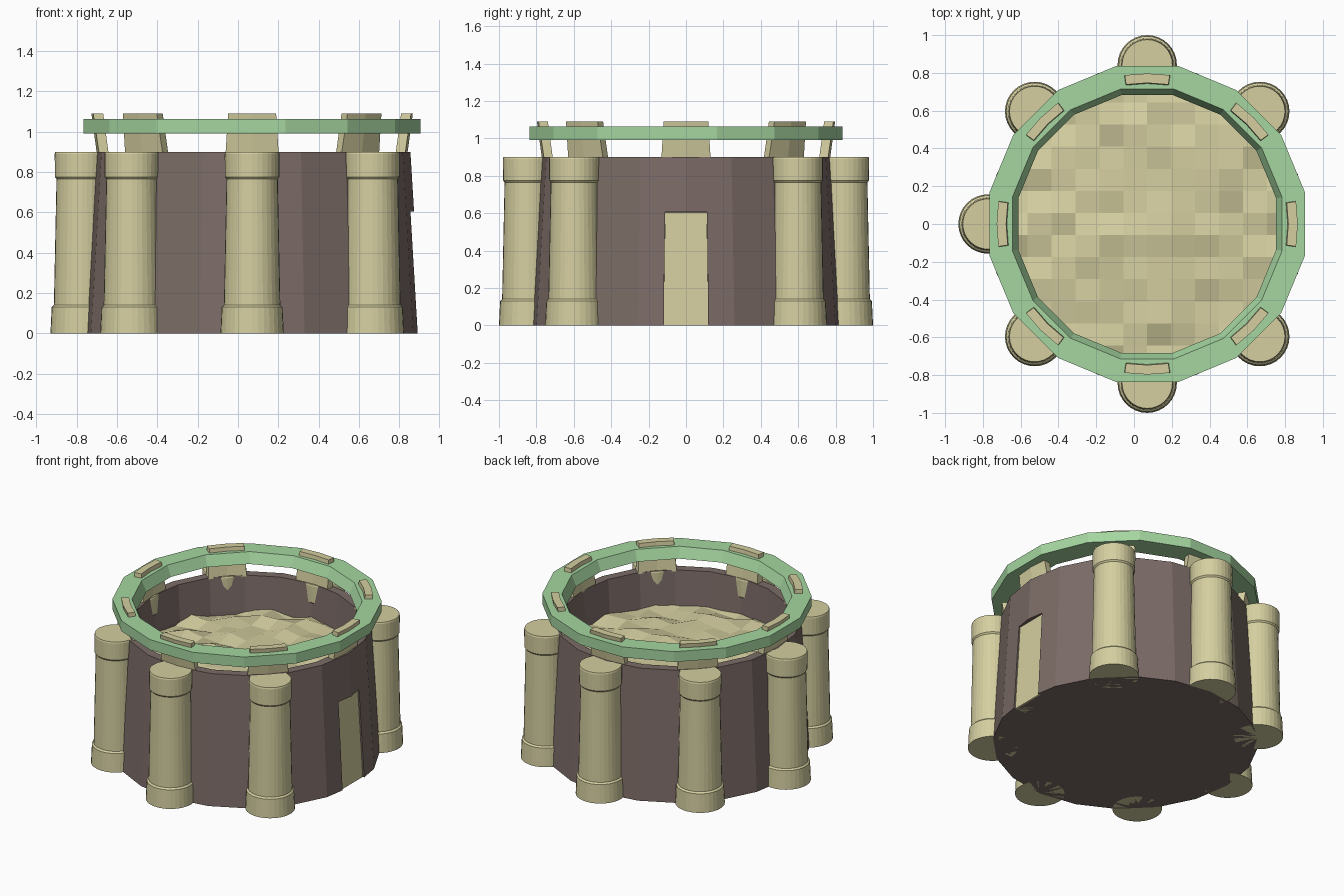
import bpy, bmesh, math, random
from mathutils import Vector

if "Cube" in bpy.data.objects:
    bpy.data.objects.remove(bpy.data.objects["Cube"])

random.seed(4)
CX = 0.07  # tower axis


def material(name, rgb):
    m = bpy.data.materials.new(name)
    m.diffuse_color = (*rgb, 1)
    m.use_nodes = True
    m.node_tree.nodes["Principled BSDF"].inputs["Base Color"].default_value = m.diffuse_color
    return m


TAN = material("pale sandstone", (0.66, 0.62, 0.35))
BROWN = material("dark brown stone", (0.20, 0.15, 0.135))
GREEN = material("pale green", (0.376, 0.67, 0.352))


def finish(name, bm, mat):
    bmesh.ops.remove_doubles(bm, verts=bm.verts, dist=1e-5)
    bmesh.ops.recalc_face_normals(bm, faces=bm.faces)
    me = bpy.data.meshes.new(name)
    bm.to_mesh(me)
    bm.free()
    me.materials.append(mat)
    ob = bpy.data.objects.new(name, me)
    bpy.context.collection.objects.link(ob)
    return ob


def lathe(name, profile, sides, mat, centre, offset=0.0, closed=False):
    """Revolve (radius, z) points; an open profile starts and ends on the axis."""
    bm = bmesh.new()
    rings = []
    for i in range(sides):
        a = offset + 2 * math.pi * i / sides
        rings.append([bm.verts.new((centre[0] + r * math.cos(a),
                                    centre[1] + r * math.sin(a), z)) for r, z in profile])
    n = len(profile)
    for i in range(sides):
        p, q = rings[i], rings[(i + 1) % sides]
        for j in range(n if closed else n - 1):
            k = (j + 1) % n
            if profile[j][0] == 0:
                bm.faces.new((p[j], q[k], p[k]))
            elif profile[k][0] == 0:
                bm.faces.new((p[j], q[j], p[k]))
            else:
                bm.faces.new((p[j], q[j], q[k], p[k]))
    return finish(name, bm, mat)


def sloped_box(name, mat, low, high):
    """Box between two (x0, x1, half_width, z) rectangles."""
    bm = bmesh.new()
    a, b = [[bm.verts.new(v) for v in ((x0, -w, z), (x1, -w, z), (x1, w, z), (x0, w, z))]
            for x0, x1, w, z in (low, high)]
    bm.faces.new(a)
    bm.faces.new(b)
    for i in range(4):
        j = (i + 1) % 4
        bm.faces.new((a[i], a[j], b[j], b[i]))
    return finish(name, bm, mat)


# Tapered wall, hollow at the top
wall = lathe("tower_wall", [(0, 0), (0.84, 0), (0.785, 0.9), (0.724, 0.9), (0.705, 0.66),
                            (0.70, 0.5), (0, 0.5)], 20, BROWN, (CX, 0))

# Doorway cut into the right side, with a recessed door
cutter = sloped_box("doorway_cutter", BROWN, (0.875, 1.1, 0.12, -0.1), (0.835, 1.1, 0.113, 0.605))
cutter.hide_render = True
cutter.hide_viewport = True
cut = wall.modifiers.new("doorway", "BOOLEAN")
cut.object = cutter
cut.operation = "DIFFERENCE"
cut.solver = "EXACT"
sloped_box("door", TAN, (0.80, 0.88, 0.119, 0), (0.78, 0.846, 0.112, 0.604))

# Seven columns around the wall, leaving the door side free
COLUMN = [(0, 0), (0.157, 0), (0.151, 0.13), (0.140, 0.14), (0.127, 0.765),
          (0.135, 0.775), (0.136, 0.89), (0.133, 0.9), (0, 0.9)]
for i in range(1, 8):
    a = i * math.pi / 4
    lathe(f"column_{i}", COLUMN, 32, TAN,
          (CX + 0.843 * math.cos(a), 0.843 * math.sin(a)))

# Leaning curved posts that carry the ring and poke through it
for i in range(8):
    a = i * math.pi / 4
    bm = bmesh.new()
    sections = []
    for t in (-1, 0, 1):
        s = []
        for r, z, half in ((0.722, 0.89, 0.172), (0.77, 0.89, 0.172),
                           (0.797, 1.09, 0.150), (0.747, 1.09, 0.150)):
            b = a + t * half
            s.append(bm.verts.new((CX + r * math.cos(b), r * math.sin(b), z)))
        sections.append(s)
    for p, q in zip(sections, sections[1:]):
        for j in range(4):
            k = (j + 1) % 4
            bm.faces.new((p[j], q[j], q[k], p[k]))
    bm.faces.new(sections[0])
    bm.faces.new(sections[-1])
    finish(f"ring_post_{i}", bm, TAN)

# Sixteen-sided green ring, narrower inside at the bottom
lathe("green_ring", [(0.852, 0.99), (0.852, 1.062), (0.728, 1.062), (0.696, 0.99)],
      16, GREEN, (CX, 0), math.pi / 16, closed=True)

# Rough sand floor: a bumpy grid trimmed to a round outline
bm = bmesh.new()
bmesh.ops.create_grid(bm, x_segments=12, y_segments=13, size=0.76)
for v in bm.verts:
    d = v.co.xy.length
    v.co.z = 0.70 - 0.09 * d * d + random.uniform(-0.025, 0.025)
    v.co.x += CX
for i in range(20):
    a = (i + 0.5) * math.pi / 10
    n = Vector((math.cos(a), math.sin(a), 0))
    bmesh.ops.bisect_plane(bm, geom=bm.verts[:] + bm.edges[:] + bm.faces[:],
                           plane_co=Vector((CX, 0, 0)) + n * 0.712, plane_no=n,
                           clear_outer=True)
finish("sand_floor", bm, TAN)
for f in bpy.data.objects["sand_floor"].data.polygons:
    if f.normal.z < 0:
        f.flip()
